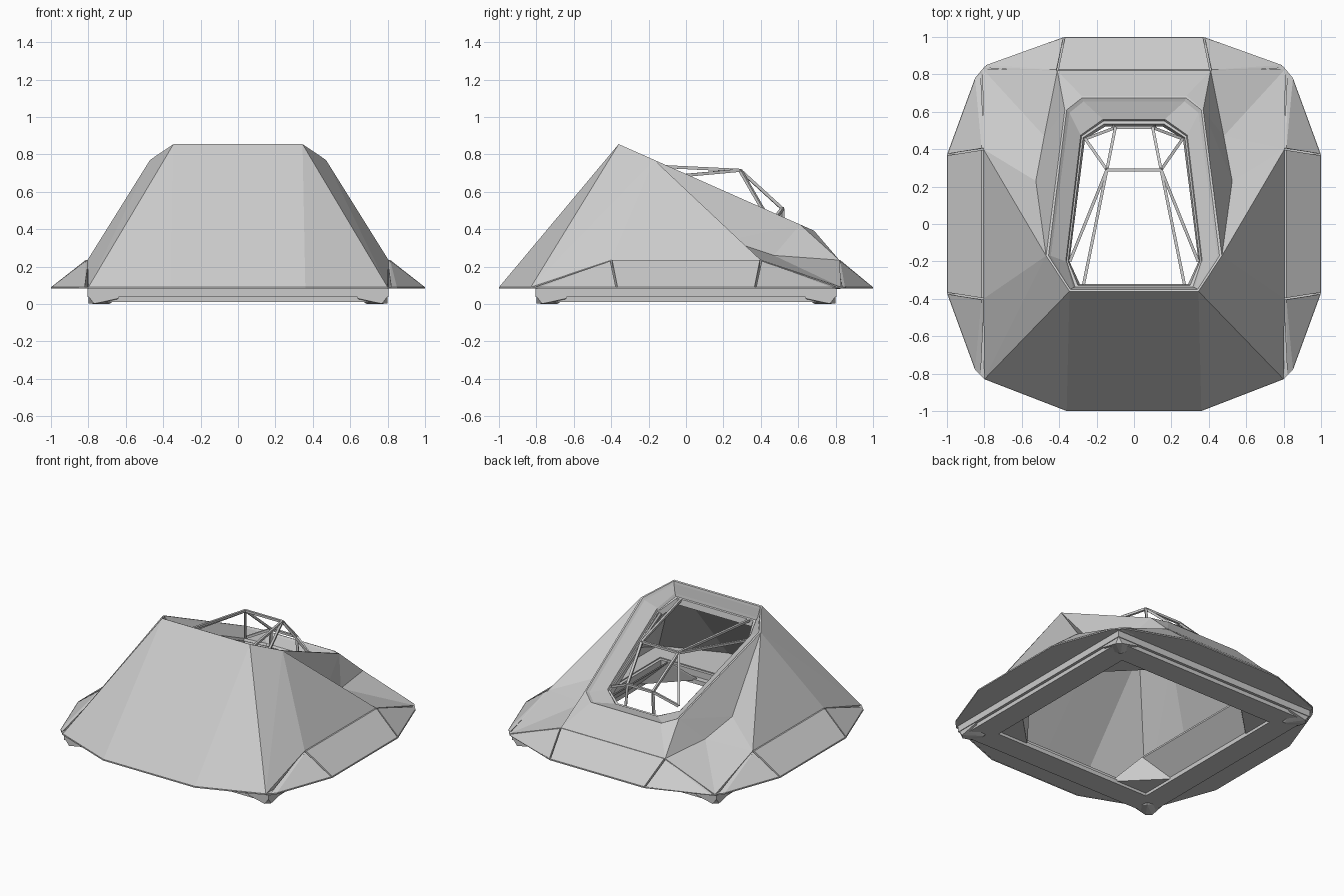
import bpy, bmesh
from mathutils import Vector

if "Cube" in bpy.data.objects:
    bpy.data.objects.remove(bpy.data.objects["Cube"])


def make(name, verts, faces, mirror=False, hull=False):
    me = bpy.data.meshes.new(name)
    bm = bmesh.new()
    vs = [bm.verts.new(v) for v in verts]
    for f in faces:
        bm.faces.new([vs[i] for i in f])
    if hull:
        bmesh.ops.convex_hull(bm, input=bm.verts)
        loose = [v for v in bm.verts if not v.link_faces]
        bmesh.ops.delete(bm, geom=loose, context='VERTS')
    bmesh.ops.remove_doubles(bm, verts=bm.verts, dist=0.0005)
    bmesh.ops.recalc_face_normals(bm, faces=bm.faces)
    bm.to_mesh(me)
    bm.free()
    ob = bpy.data.objects.new(name, me)
    bpy.context.collection.objects.link(ob)
    if mirror:
        m = ob.modifiers.new("mirror", 'MIRROR')
        m.merge_threshold = 0.001
    return ob


def full(half):
    """Right-hand outline to full closed loop."""
    return half + [(-p[0],) + tuple(p[1:]) for p in reversed(half)]


def loft(name, loops, closed=False):
    n = len(loops[0])
    verts = [p for l in loops for p in l]
    rows = len(loops) if closed else len(loops) - 1
    faces = []
    for r in range(rows):
        a, b = r * n, (r + 1) % len(loops) * n
        faces += [(a + i, a + (i + 1) % n, b + (i + 1) % n, b + i) for i in range(n)]
    return make(name, verts, faces)


def ring(name, outline, hole, z0, z1):
    """Flat ring with a square hole."""
    o = full(outline)
    c = lambda v: max(-hole, min(hole, v))
    inner = [(c(x), c(y)) for x, y in o]
    at = lambda l, z: [(x, y, z) for x, y in l]
    return loft(name, [at(o, z0), at(o, z1), at(inner, z1), at(inner, z0)], True)


def bar(name, a, b, r=0.008, mirror=True):
    a, b = Vector(a), Vector(b)
    d = (b - a).normalized()
    s = d.cross(Vector((0, 0, 1)))
    s = (s if s.length > 0.01 else Vector((1, 0, 0))).normalized() * r
    t = d.cross(s)
    return make(name, [p + u for p in (a, b) for u in (s + t, s - t, -s + t, -s - t)],
                [], mirror, True)


def rim_z(y):
    return 0.855 - 0.443 * (y + 0.36)


# Main faceted shell (right half, mirrored)
P = {
    'F0': (0, -1, .09), 'F1': (.36, -1, .09), 'F2': (.8, -.83, .09),
    'T0': (0, -.36, rim_z(-.36)), 'T1': (.345, -.36, rim_z(-.36)),
    'T2': (.47, -.17, rim_z(-.17)), 'T3': (.37, .61, rim_z(.61)),
    'T4': (.28, .685, rim_z(.685)), 'T5': (0, .685, rim_z(.685)),
    'S1': (.805, -.4, .235), 'S2': (.805, .4, .235),
    'D1': (.805, -.4, .09), 'D2': (.805, .4, .09),
    'M': (.525, .23, .34), 'N': (.48, .47, .26),
    'K': (.81, .83, .09), 'Q': (.41, .82, .235), 'Q0': (0, .82, .235),
    'E': (.41, .82, .09), 'E0': (0, .82, .09),
}
FACES = """F0 F1 T1 T0|F1 F2 T1|F2 T2 T1|F2 S1 T2|S1 S2 T2|F2 D1 S1|D1 D2 S2 S1
D2 K S2|T2 S2 M|S2 N M|T2 M T3|M N T3|N Q T3|T3 Q T4|T4 Q Q0 T5|N S2 K|N K Q
Q K E|Q E E0 Q0"""
keys = list(P)
shell = make("shell", list(P.values()),
             [[keys.index(k) for k in f.split()]
              for f in FACES.replace("\n", "|").split("|")], True)
sol = shell.modifiers.new("thickness", 'SOLIDIFY')
sol.thickness = 0.012
sol.offset = -1

# Recessed stepped frame around the sloped opening
steps = [
    (0, [(.345, -.36), (.47, -.17), (.37, .61), (.28, .685)]),
    (0, [(.34, -.35), (.457, -.17), (.36, .61), (.277, .675)]),
    (.015, [(.338, -.347), (.445, -.17), (.345, .595), (.27, .655)]),
    (.075, [(.325, -.34), (.365, -.2), (.285, .475), (.165, .56)]),
    (.092, [(.315, -.337), (.36, -.2), (.28, .47), (.163, .55)]),
    (.092, [(.30, -.328), (.352, -.2), (.272, .462), (.16, .535)]),
    (.13, [(.29, -.32), (.345, -.2), (.262, .455), (.155, .52)]),
]
loft("opening_frame", [full([(x, y, rim_z(y) - d) for x, y in pts]) for d, pts in steps])

# Canopy cage struts
peak, tail, shoulder = (.145, .29, .715), (.1, .515, .51), (.26, .455, .43)
bar("canopy_front_strut", peak, (.27, -.325, .745))
bar("canopy_side_strut", peak, (.343, -.2, .67))
bar("canopy_rear_strut", peak, tail)
bar("canopy_shoulder_strut", peak, shoulder)
bar("canopy_tail_strut", tail, shoulder)
bar("canopy_tail_leg", tail, (.11, .52, .36))
bar("canopy_top_bar", (-.145, .29, .715), peak, mirror=False)
bar("canopy_tail_bar", (-.1, .515, .51), tail, mirror=False)

# Sloping skirts, split by narrow grooves
make("side_skirt", [(.8, -.395, .235), (.8, .395, .235), (.815, -.395, .235),
     (.815, .395, .235), (1, -.366, .09), (1, .366, .09), (.8, -.395, .085),
     (.8, .395, .085)], [], True, True)
for s, label in ((-1, "front"), (1, "rear")):
    make(label + "_side_skirt_end", [(.8, s * .405, .23), (.815, s * .405, .23),
         (.998, s * .375, .09), (.85, s * .78, .09), (.82, s * .81, .09),
         (.8, s * .405, .085)], [], True, True)
make("back_skirt", [(s * x, y, z) for s in (-1, 1) for x, y, z in
     ((.405, .81, .235), (.405, .825, .235), (.368, 1, .09), (.405, .81, .085))],
     [], False, True)
make("back_skirt_end", [(.415, .81, .23), (.415, .825, .23), (.378, .998, .09),
     (.79, .85, .09), (.8, .835, .09), (.415, .81, .085)], [], True, True)

# Base plate and stepped frames
outline = [(.36, -1), (.8, -.83), (.85, -.78), (1, -.37),
           (1, .37), (.85, .78), (.8, .84), (.37, 1)]
ring("base_plate", outline, .68, .083, .092)
ring("base_frame", [(.805, -.805), (.805, .805)], .66, .038, .085)
ring("lower_frame", [(.785, -.785), (.785, .785)], .62, .01, .04)

# Inner flanges sloping up from the base frame, with corner gussets and feet
make("side_flange", [(x, y, z + t) for t in (0, .012) for x, y, z in
     ((.63, -.6, .03), (.63, .6, .03), (.48, -.48, .18), (.48, .48, .18))], [], True, True)
for s, label in ((-1, "front"), (1, "back")):
    make(label + "_gusset", [(x, s * y, z + t) for t in (0, .012) for x, y, z in
         ((.64, .36, .03), (.36, .64, .03), (.64, .64, .03), (.48, .48, .18))],
         [], True, True)
    make(label + "_foot", [(x, s * y, z) for x, y, z in
         ((.8, .8, .042), (.64, .8, .042), (.8, .64, .042), (.64, .64, .042),
          (.8, .77, .002), (.77, .8, .002), (.73, .8, .01), (.8, .73, .01), (.69, .69, 0),
          (.64, .8, .03), (.8, .64, .03))], [], True, True)
